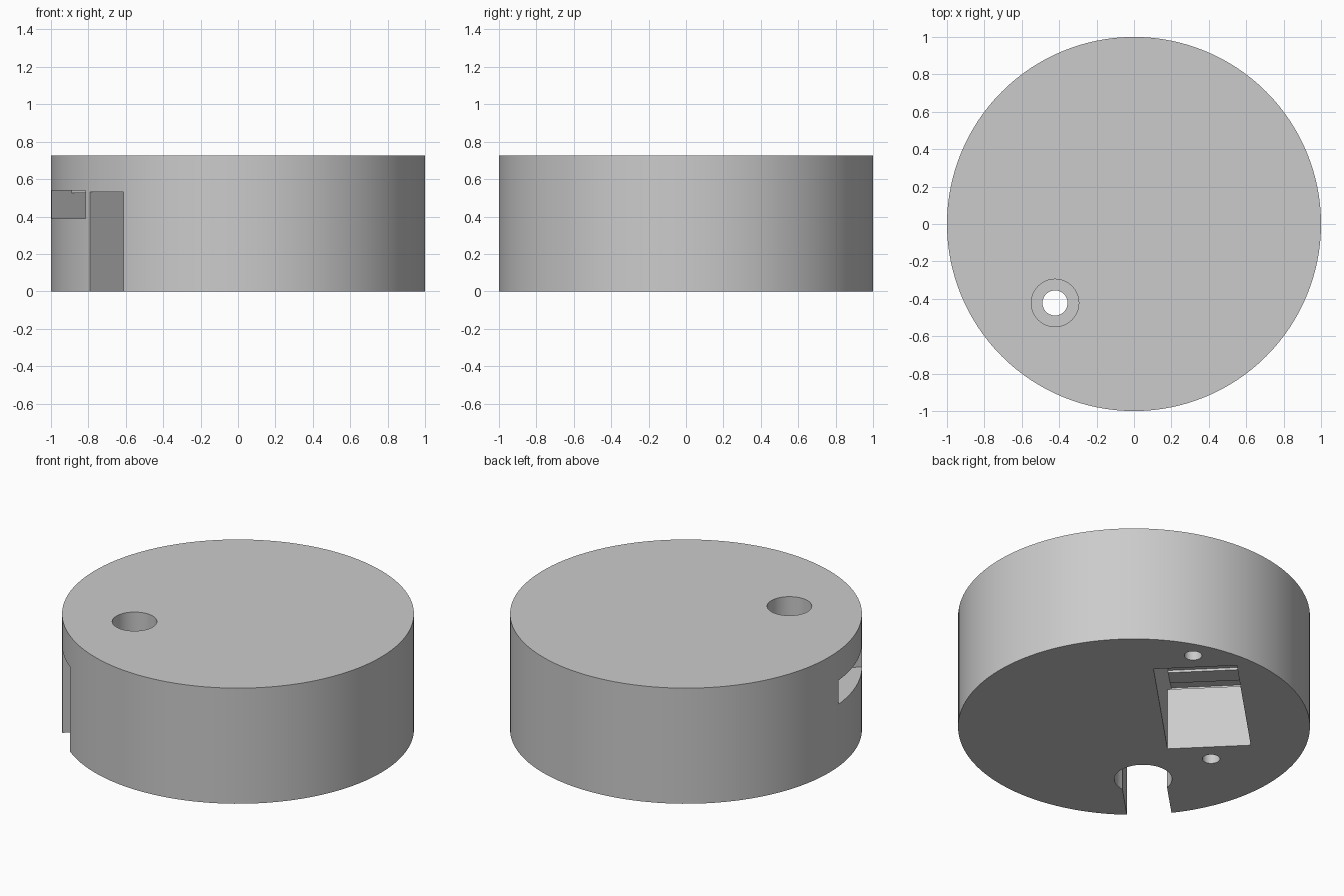
import bpy, bmesh, math
from mathutils import Matrix

if "Cube" in bpy.data.objects:
    bpy.data.objects.remove(bpy.data.objects["Cube"], do_unlink=True)

HEIGHT = 0.725
# All cut-outs follow an axis turned 45 degrees from x
TURN = Matrix.Rotation(math.radians(45), 4, 'Z')

grey = bpy.data.materials.new("plain_grey")
grey.use_nodes = True
colour = (0.6, 0.6, 0.6, 1)
grey.diffuse_color = colour
grey.node_tree.nodes["Principled BSDF"].inputs["Base Color"].default_value = colour


def finish(name, bm, matrix=None):
    """Turn a bmesh into a linked, coloured object."""
    if matrix:
        bm.transform(matrix)
    bmesh.ops.recalc_face_normals(bm, faces=bm.faces)
    mesh = bpy.data.meshes.new(name)
    bm.to_mesh(mesh)
    bm.free()
    mesh.materials.append(grey)
    obj = bpy.data.objects.new(name, mesh)
    bpy.context.collection.objects.link(obj)
    return obj


def cylinder(name, a, b, radius, z0, z1, sides=64):
    """Upright cylinder at turned position (a, b)."""
    bm = bmesh.new()
    bmesh.ops.create_cone(bm, cap_ends=True, segments=sides, radius1=radius,
                          radius2=radius, depth=z1 - z0,
                          matrix=Matrix.Translation((a, b, (z0 + z1) / 2)))
    return finish(name, bm, TURN)


def extrusion(name, profile, b0, b1):
    """Side profile (along, z) swept across the turned axis from b0 to b1."""
    bm = bmesh.new()
    face = bm.faces.new([bm.verts.new((a, b0, z)) for a, z in profile])
    ext = bmesh.ops.extrude_face_region(bm, geom=[face])
    moved = [v for v in ext["geom"] if isinstance(v, bmesh.types.BMVert)]
    bmesh.ops.translate(bm, verts=moved, vec=(0, b1 - b0, 0))
    return finish(name, bm, TURN)


# Round body
body = cylinder("round_body", 0, 0, 1.0, 0, HEIGHT, 128)

HOLE = -0.597      # distance of the cable hole along the turned axis
cutters = [
    # Stepped hole: wide from above, narrow neck, wide from below
    cylinder("top_recess", HOLE, 0, 0.127, 0.60, 0.9),
    cylinder("neck_hole", HOLE, 0, 0.067, 0.4, 0.7),
    cylinder("bottom_recess", HOLE, 0, 0.164, -0.1, 0.53),
    # Slot from the hole out to the rim
    extrusion("rim_slot", [(HOLE, -0.1), (HOLE, 0.53), (-1.2, 0.53), (-1.2, -0.1)],
              -0.127, 0.127),
    # Bottom pocket with a ribbed channel leading to the rim
    extrusion("pocket_channel", [
        (0.645, -0.1), (0.645, 0.54), (-0.31, 0.54), (-0.31, 0.525),
        (-0.43, 0.525), (-0.43, 0.54), (-0.51, 0.54), (-0.51, 0.525),
        (-0.615, 0.525), (-0.615, 0.54), (-1.2, 0.54), (-1.2, 0.39),
        (-0.265, 0.39), (-0.265, -0.1)], 0.168, 0.643),
]
# Screw holes at both ends of the pocket
for a in (0.777, -0.402):
    cutters.append(cylinder("screw_hole", a, 0.405, 0.05, -0.1, 0.3, 32))

# Cut every shape from the body, then drop the cutters
for cutter in cutters:
    cutter.hide_render = True
    mod = body.modifiers.new(cutter.name, 'BOOLEAN')
    mod.operation = 'DIFFERENCE'
    mod.solver = 'EXACT'
    mod.object = cutter

depsgraph = bpy.context.evaluated_depsgraph_get()
result = bpy.data.meshes.new_from_object(body.evaluated_get(depsgraph))
body.modifiers.clear()
body.data = result
result.materials.clear()
result.materials.append(grey)
for cutter in cutters:
    bpy.data.objects.remove(cutter, do_unlink=True)

# Smooth round walls, crisp edges
bpy.ops.object.select_all(action='DESELECT')
body.select_set(True)
bpy.context.view_layer.objects.active = body
bpy.ops.object.shade_smooth_by_angle(angle=math.radians(30))
